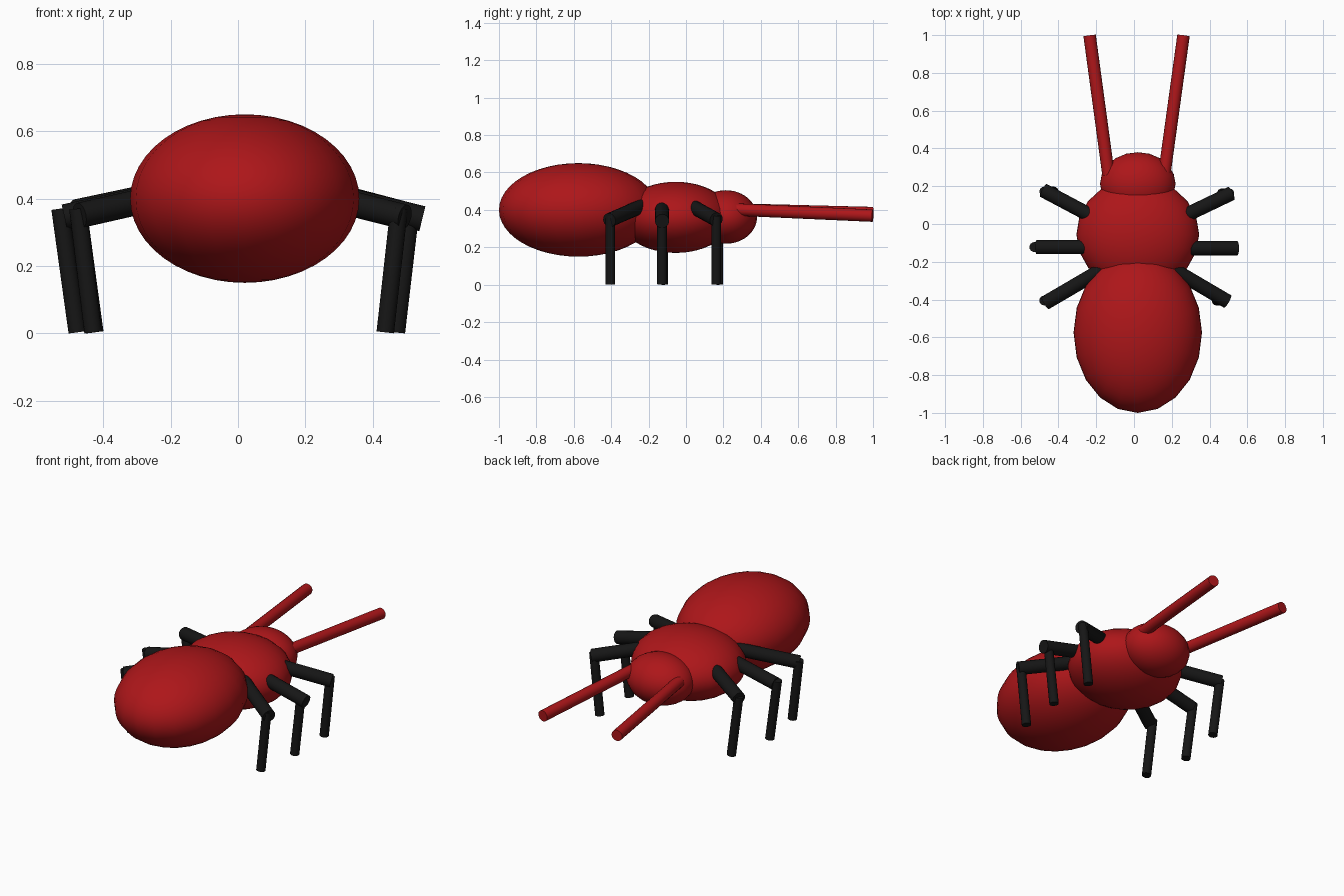
import bpy
from mathutils import Vector

if "Cube" in bpy.data.objects:
    bpy.data.objects.remove(bpy.data.objects["Cube"])


def material(name, color):
    m = bpy.data.materials.new(name)
    m.diffuse_color = color
    m.use_nodes = True
    m.node_tree.nodes["Principled BSDF"].inputs["Base Color"].default_value = m.diffuse_color
    return m


RED = material("shell_red", (0.42, 0.008, 0.01, 1))
BLACK = material("leg_black", (0.008, 0.008, 0.008, 1))


def finish(name, mat):
    ob = bpy.context.object
    ob.name = name
    ob.data.materials.append(mat)
    bpy.ops.object.shade_smooth_by_angle()
    return ob


def ellipsoid(name, center, radii):
    bpy.ops.mesh.primitive_uv_sphere_add(segments=20, ring_count=24, location=center)
    bpy.context.object.scale = radii
    bpy.ops.object.transform_apply(location=False, rotation=False, scale=True)
    finish(name, RED)


def rod(name, a, b, radius, mat):
    a, b = Vector(a), Vector(b)
    d = b - a
    bpy.ops.mesh.primitive_cylinder_add(vertices=16, radius=radius, depth=d.length,
                                        location=(a + b) / 2,
                                        rotation=d.to_track_quat('Z', 'Y').to_euler())
    finish(name, mat)


# Body segments
ellipsoid("abdomen", (0.02, -0.575, 0.40), (0.34, 0.425, 0.25))
ellipsoid("thorax", (0.02, -0.055, 0.36), (0.325, 0.30, 0.19))
ellipsoid("head", (0.02, 0.213, 0.362), (0.2, 0.167, 0.143))

# Antennae
rod("antenna_left", (-0.135, 0.26, 0.402), (-0.235, 0.998, 0.383), 0.033, RED)
rod("antenna_right", (0.16, 0.26, 0.402), (0.262, 0.998, 0.369), 0.033, RED)

# Legs: hip, knee, top of shin, foot
legs = {
    "front_right": ((0.26, 0.04, 0.415), (0.515, 0.162, 0.348), (0.505, 0.162, 0.37), (0.465, 0.162, 0.003)),
    "middle_right": ((0.22, -0.128, 0.42), (0.547, -0.128, 0.34), (0.513, -0.128, 0.37), (0.47, -0.128, 0.003)),
    "back_right": ((0.18, -0.225, 0.425), (0.495, -0.41, 0.345), (0.478, -0.405, 0.37), (0.437, -0.405, 0.003)),
    "front_left": ((-0.22, 0.04, 0.415), (-0.48, 0.178, 0.36), (-0.475, 0.172, 0.37), (-0.425, 0.172, 0.003)),
    "middle_left": ((-0.18, -0.122, 0.42), (-0.515, -0.122, 0.345), (-0.528, -0.122, 0.37), (-0.477, -0.122, 0.003)),
    "back_left": ((-0.14, -0.225, 0.425), (-0.47, -0.418, 0.35), (-0.475, -0.405, 0.37), (-0.43, -0.405, 0.003)),
}
for name, (hip, knee, shin, foot) in legs.items():
    rod(name + "_upper_leg", hip, knee, 0.038, BLACK)
    rod(name + "_lower_leg", shin, foot, 0.026, BLACK)
